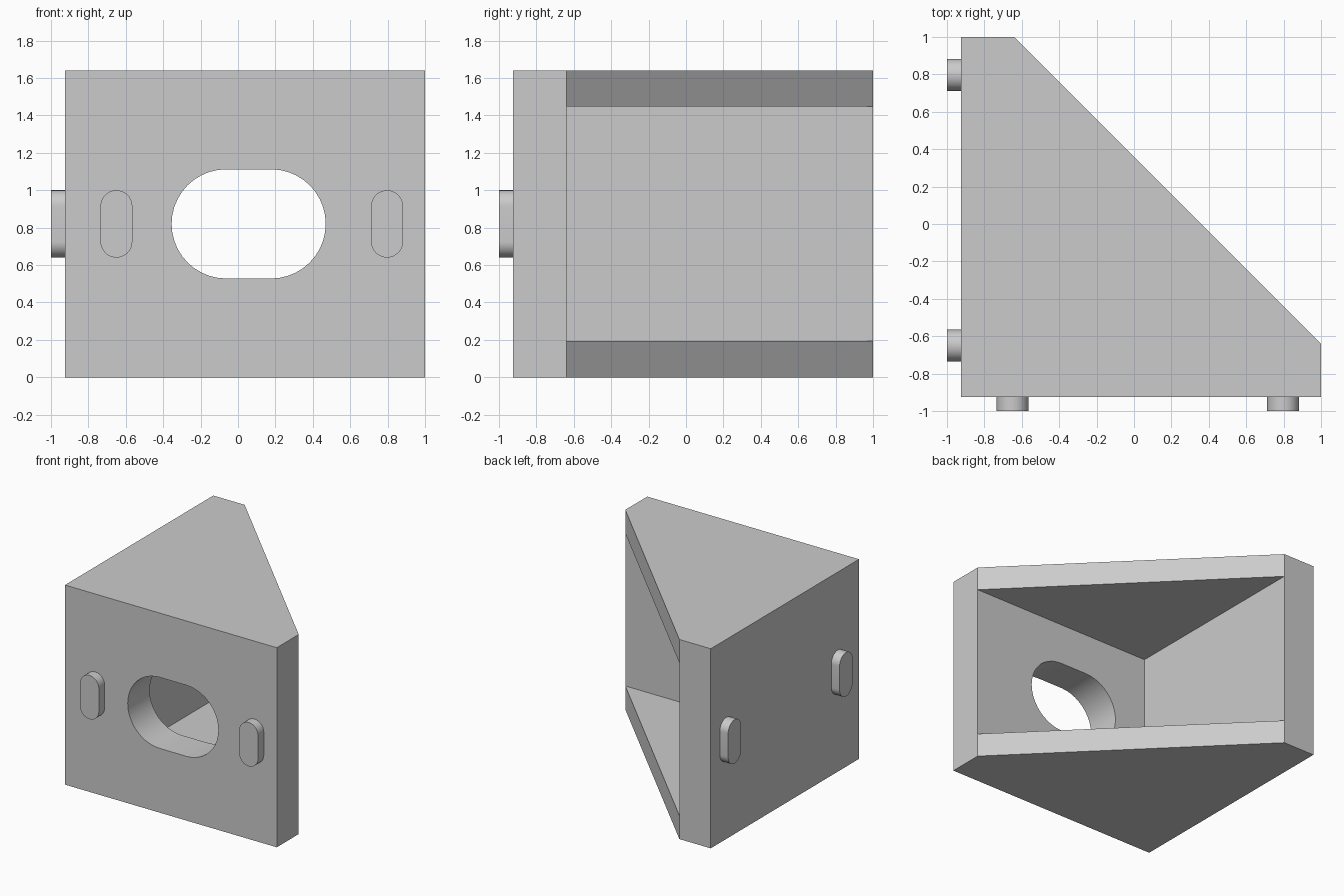
import bpy, bmesh, math
from mathutils import Matrix

if "Cube" in bpy.data.objects:
    bpy.data.objects.remove(bpy.data.objects["Cube"])

OUTER, INNER, END = -0.925, -0.64, 1.0
HEIGHT, PLATE = 1.64, 0.193
MID = HEIGHT / 2

grey = bpy.data.materials.new("light grey")
grey.use_nodes = True
colour = (0.6, 0.6, 0.6, 1)
grey.diffuse_color = colour
grey.node_tree.nodes["Principled BSDF"].inputs["Base Color"].default_value = colour


def prism(name, outline, low, high, matrix=Matrix()):
    """Extrude a flat outline from low to high, then place it."""
    bm = bmesh.new()
    face = bm.faces.new([bm.verts.new((x, y, low)) for x, y in outline])
    top = bmesh.ops.extrude_face_region(bm, geom=[face])["geom"]
    moved = [v for v in top if isinstance(v, bmesh.types.BMVert)]
    bmesh.ops.translate(bm, verts=moved, vec=(0, 0, high - low))
    bm.transform(matrix)
    bmesh.ops.recalc_face_normals(bm, faces=bm.faces)
    mesh = bpy.data.meshes.new(name)
    bm.to_mesh(mesh)
    bm.free()
    mesh.materials.append(grey)
    obj = bpy.data.objects.new(name, mesh)
    bpy.context.collection.objects.link(obj)
    return obj


def stadium(centre_x, centre_y, half, radius, upright, steps=20):
    """Rounded slot outline, long along x, or along y when upright."""
    points = []
    for side in (1, -1):
        for i in range(steps + 1):
            a = math.pi * (i / steps - 0.5)
            u = side * (half + radius * math.cos(a))
            v = side * radius * math.sin(a)
            if upright:
                u, v = -v, u
            points.append((centre_x + u, centre_y + v))
    return points


def activate(obj):
    bpy.ops.object.select_all(action="DESELECT")
    obj.select_set(True)
    bpy.context.view_layer.objects.active = obj


def cut(obj, cutter):
    cutter.hide_render = True
    mod = obj.modifiers.new("cut", "BOOLEAN")
    mod.operation, mod.solver, mod.object = "DIFFERENCE", "EXACT", cutter
    activate(obj)
    bpy.ops.object.modifier_apply(modifier=mod.name)
    bpy.data.objects.remove(cutter)


# Wall frames: local (u, v, depth) to world, depth running inwards
front = Matrix(((1, 0, 0, 0), (0, 0, 1, 0), (0, 1, 0, 0), (0, 0, 0, 1)))
side = Matrix(((0, 0, 1, 0), (1, 0, 0, 0), (0, 1, 0, 0), (0, 0, 0, 1)))

# Corner bracket body with an open pocket between the end plates
body = prism("bracket_body", [(OUTER, OUTER), (END, OUTER), (END, INNER),
                              (INNER, END), (OUTER, END)], 0, HEIGHT)
cut(body, prism("pocket_cutter", [(INNER, INNER), (2, INNER), (INNER, 2)],
                PLATE, HEIGHT - PLATE))

# Bolt slot and two locating pegs on each outer wall
for label, frame, slot_u in (("front", front, 0.057), ("right", side, 0.01)):
    cut(body, prism("slot_cutter", stadium(slot_u, MID, 0.12, 0.292, False),
                    -1.2, INNER + 0.1, frame))
    for place, u in (("near_corner", -0.65), ("far_end", 0.797)):
        peg = prism(f"{label}_peg_{place}", stadium(u, MID, 0.095, 0.085, True),
                    -1, OUTER + 0.01, frame)
        activate(peg)
        bpy.ops.object.shade_smooth_by_angle(angle=math.radians(30))

activate(body)
bpy.ops.object.shade_smooth_by_angle(angle=math.radians(30))
